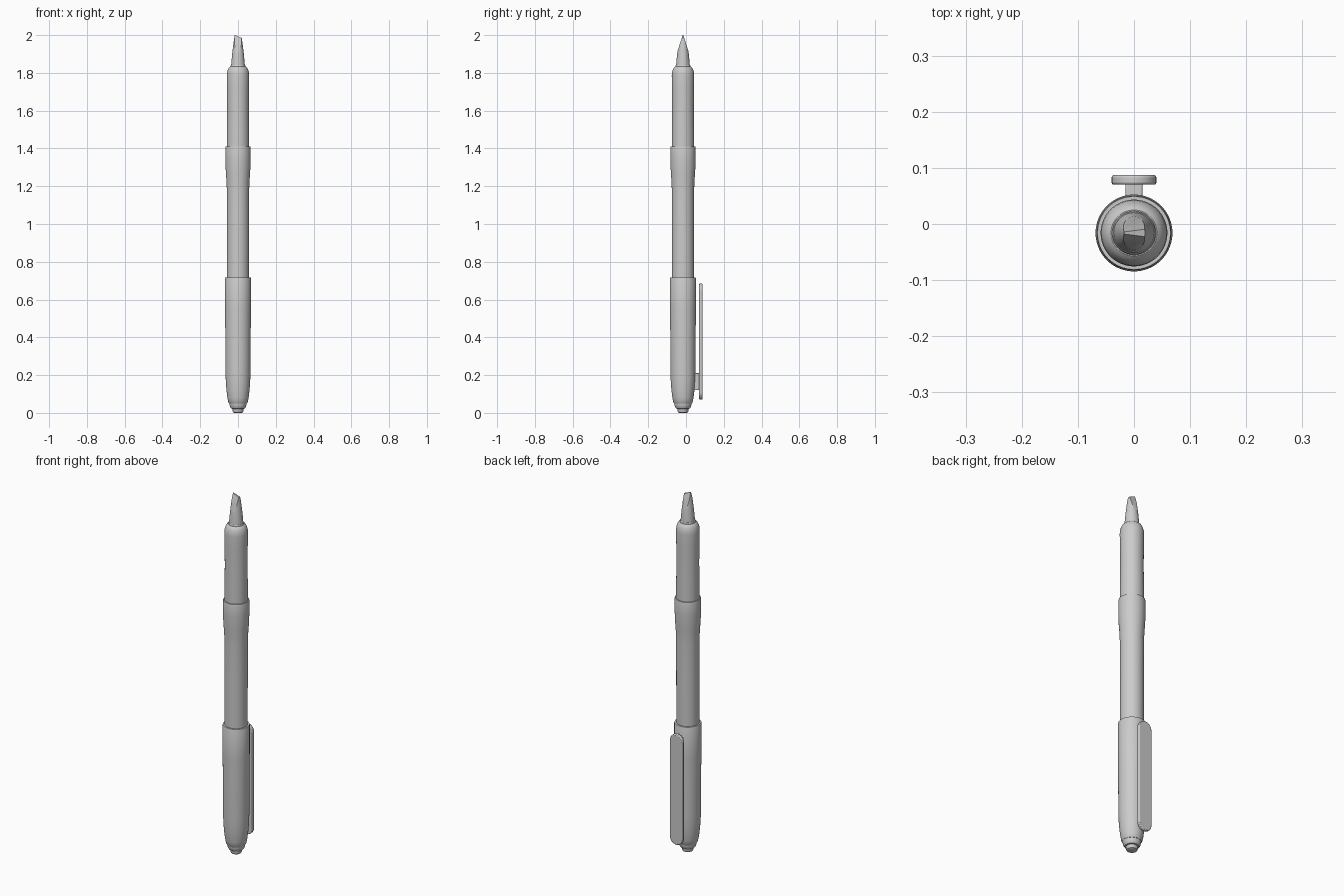
import bpy, bmesh, math
from mathutils import Vector

if "Cube" in bpy.data.objects:
    bpy.data.objects.remove(bpy.data.objects["Cube"])

YC = -0.016   # pen axis
SEG = 64


def finish(name, bm):
    bmesh.ops.recalc_face_normals(bm, faces=bm.faces)
    me = bpy.data.meshes.new(name)
    bm.to_mesh(me)
    bm.free()
    me.shade_smooth()
    me.set_sharp_from_angle(angle=math.radians(32))
    ob = bpy.data.objects.new(name, me)
    bpy.context.collection.objects.link(ob)
    return ob


def lathe_mesh(profile):
    """Closed solid of revolution from (radius, z) points."""
    bm = bmesh.new()
    rings = []
    for r, z in profile:
        rings.append([bm.verts.new((r * math.cos(2 * math.pi * i / SEG),
                                    YC + r * math.sin(2 * math.pi * i / SEG), z))
                      for i in range(SEG)])
    for a, b in zip(rings, rings[1:]):
        for i in range(SEG):
            j = (i + 1) % SEG
            bm.faces.new((a[i], a[j], b[j], b[i]))
    bm.faces.new(rings[0][::-1])
    bm.faces.new(rings[-1])
    return bm


def lathe(name, profile):
    return finish(name, lathe_mesh(profile))


def prism(name, outline, y0, y1, bevel):
    """Extrude an (x, z) outline along y with softened edges."""
    bm = bmesh.new()
    face = bm.faces.new([bm.verts.new((x, y0, z)) for x, z in outline])
    ext = bmesh.ops.extrude_face_region(bm, geom=[face])
    moved = [v for v in ext["geom"] if isinstance(v, bmesh.types.BMVert)]
    bmesh.ops.translate(bm, verts=moved, vec=(0, y1 - y0, 0))
    ob = finish(name, bm)
    mod = ob.modifiers.new("soft_edges", "BEVEL")
    mod.width, mod.segments = bevel, 2
    mod.limit_method, mod.angle_limit = "ANGLE", math.radians(40)
    return ob


# Cap with rounded lower end
lathe("cap", [(0.047, 0.05), (0.051, 0.056), (0.056, 0.08), (0.061, 0.12),
              (0.0645, 0.165), (0.066, 0.21), (0.067, 0.4), (0.0685, 0.55),
              (0.0685, 0.713), (0.067, 0.717), (0.058, 0.717)])

# End plug and small button under the cap
lathe("end_plug", [(0.03, 0.021), (0.036, 0.023), (0.042, 0.032), (0.045, 0.043), (0.046, 0.06)])
lathe("end_button", [(0.021, 0.0), (0.026, 0.003), (0.029, 0.009), (0.029, 0.03)])

# Barrel flaring up to the collar
lathe("barrel", [(0.058, 0.6), (0.0585, 1.0), (0.059, 1.18), (0.061, 1.23),
                 (0.064, 1.27), (0.0655, 1.3), (0.0665, 1.34), (0.0665, 1.405),
                 (0.065, 1.411), (0.055, 1.411)])

# Grip section with rounded shoulder
lathe("grip", [(0.059, 1.38), (0.059, 1.48), (0.0575, 1.6), (0.0585, 1.72),
               (0.0595, 1.785), (0.058, 1.803), (0.053, 1.819), (0.047, 1.829),
               (0.041, 1.834), (0.03, 1.835)])

# Ring at the foot of the nib
lathe("nib_ring", [(0.039, 1.82), (0.039, 1.838), (0.037, 1.842), (0.03, 1.842)])

# Chisel nib: tapered cone cut by two wedge planes and a slanted top
bm = lathe_mesh([(0.037, 1.83), (0.0355, 1.85), (0.031, 1.9), (0.025, 1.95), (0.017, 2.005)])
cuts = [((0, YC + 0.002, 2.0), (0, 0.95, 0.3)),
        ((0, YC - 0.002, 2.0), (0, -0.95, 0.3)),
        ((-0.017, YC, 2.0), (0.4, 0, 1.0))]
for co, no in cuts:
    res = bmesh.ops.bisect_plane(bm, geom=bm.verts[:] + bm.edges[:] + bm.faces[:],
                                 plane_co=co, plane_no=Vector(no).normalized(),
                                 clear_outer=True, dist=1e-6)
    rim = [e for e in res["geom_cut"] if isinstance(e, bmesh.types.BMEdge)]
    bmesh.ops.holes_fill(bm, edges=rim, sides=0)
finish("nib", bm)

# Pocket clip: rounded strip standing off the cap on a post
R, Z0, Z1, N = 0.04, 0.07, 0.685, 16
outline = [(R * math.cos(math.pi * i / N), Z1 - R + R * math.sin(math.pi * i / N)) for i in range(N + 1)]
outline += [(-R * math.cos(math.pi * i / N), Z0 + R - R * math.sin(math.pi * i / N)) for i in range(N + 1)]
prism("clip", outline, 0.07, 0.087, 0.004)
prism("clip_post", [(-0.015, 0.12), (0.015, 0.12), (0.015, 0.21), (-0.015, 0.21)], 0.03, 0.075, 0.003)
